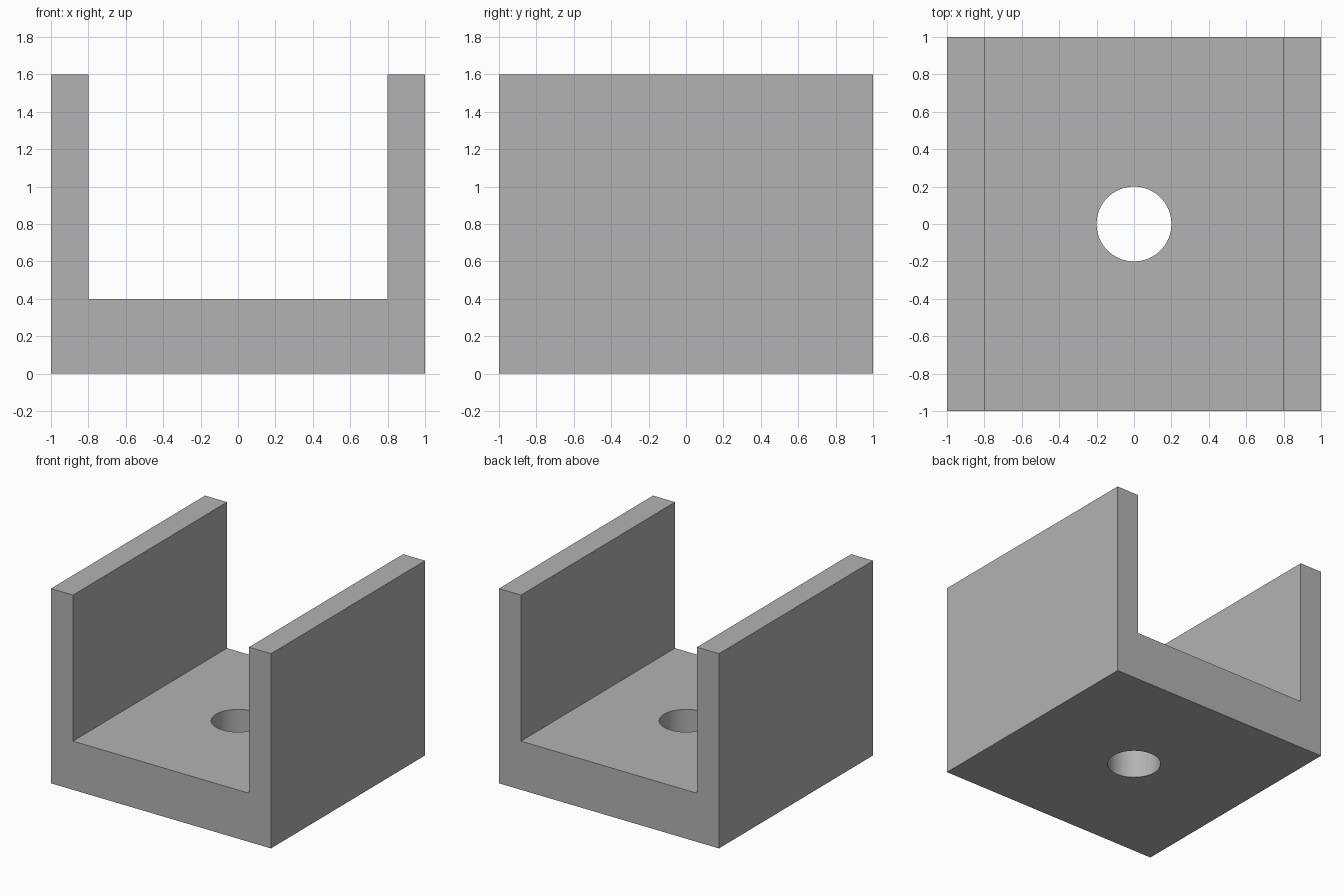
import bpy
import bmesh

cube = bpy.data.objects.get("Cube")
if cube:
    bpy.data.objects.remove(cube, do_unlink=True)

WIDTH, DEPTH, HEIGHT = 2.0, 2.0, 1.6
WALL, FLOOR = 0.2, 0.4
HOLE_RADIUS = 0.2

# Plain grey material
grey = bpy.data.materials.new("plain_grey")
grey.use_nodes = True
colour = (0.45, 0.45, 0.45, 1)
grey.diffuse_color = colour
grey.node_tree.nodes["Principled BSDF"].inputs["Base Color"].default_value = colour


def add_object(name, bm):
    bmesh.ops.recalc_face_normals(bm, faces=bm.faces)
    mesh = bpy.data.meshes.new(name)
    bm.to_mesh(mesh)
    bm.free()
    mesh.materials.append(grey)
    obj = bpy.data.objects.new(name, mesh)
    bpy.context.collection.objects.link(obj)
    return obj


# U-shaped channel: half profile mirrored, then extruded front to back
half = [(WIDTH / 2, 0), (WIDTH / 2, HEIGHT),
        (WIDTH / 2 - WALL, HEIGHT), (WIDTH / 2 - WALL, FLOOR)]
profile = half + [(-x, z) for x, z in reversed(half)]
bm = bmesh.new()
face = bm.faces.new([bm.verts.new((x, -DEPTH / 2, z)) for x, z in profile])
extruded = bmesh.ops.extrude_face_region(bm, geom=[face])["geom"]
bmesh.ops.translate(bm, vec=(0, DEPTH, 0),
                    verts=[v for v in extruded if isinstance(v, bmesh.types.BMVert)])
channel = add_object("channel_bracket", bm)

# Round cutter for the hole through the floor
bm = bmesh.new()
bmesh.ops.create_cone(bm, cap_ends=True, segments=64, radius1=HOLE_RADIUS,
                      radius2=HOLE_RADIUS, depth=FLOOR * 2)
bmesh.ops.translate(bm, vec=(0, 0, FLOOR / 2), verts=bm.verts)
cutter = add_object("hole_cutter", bm)
cutter.hide_render = True

# Cut the hole, then drop the cutter
cut = channel.modifiers.new("floor_hole", 'BOOLEAN')
cut.operation = 'DIFFERENCE'
cut.solver = 'EXACT'
cut.object = cutter
bpy.ops.object.select_all(action='DESELECT')
channel.select_set(True)
bpy.context.view_layer.objects.active = channel
bpy.ops.object.modifier_apply(modifier=cut.name)
bpy.data.objects.remove(cutter, do_unlink=True)

# Smooth hole wall with crisp edges elsewhere
bpy.ops.object.shade_smooth_by_angle()
